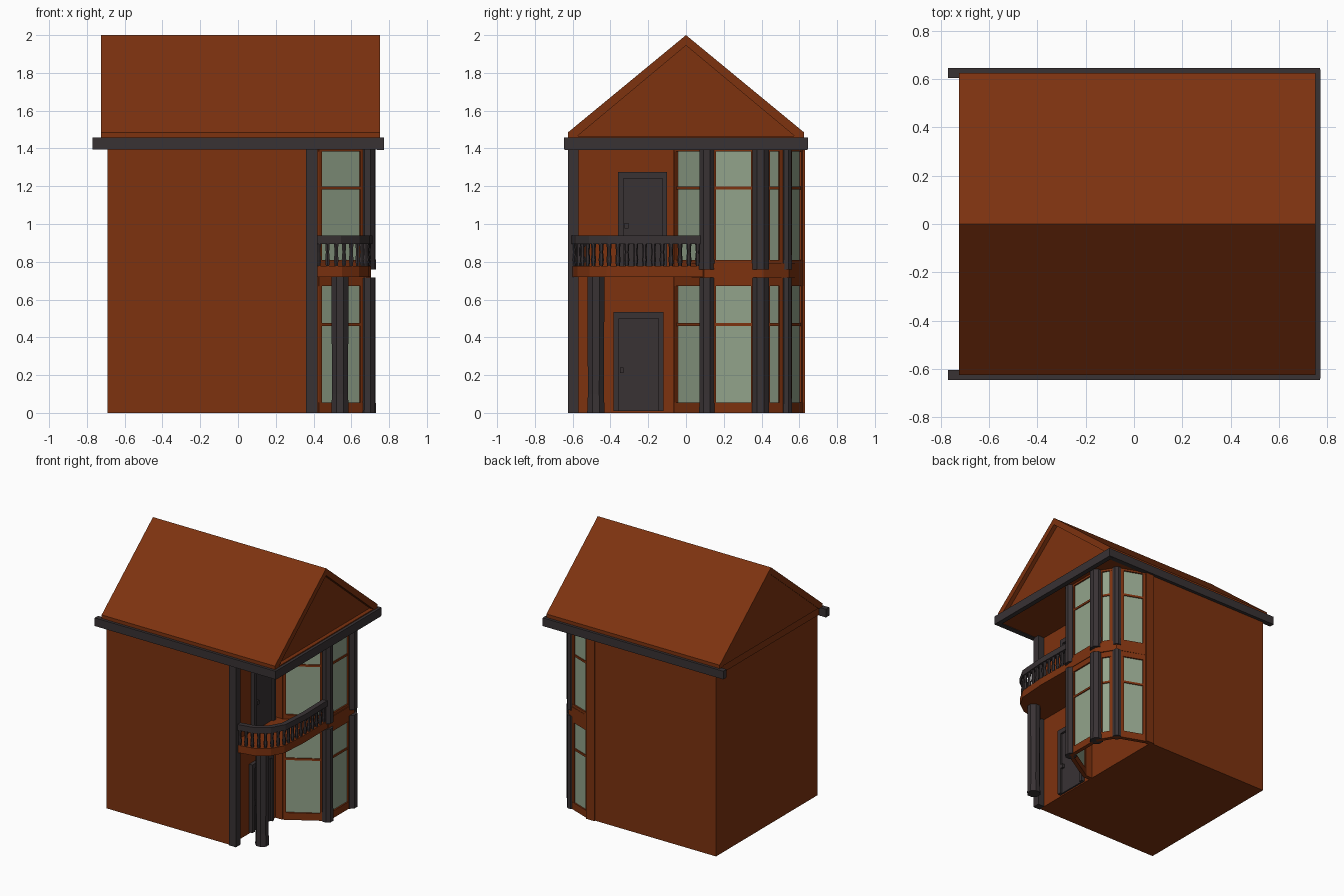
import bpy, bmesh, math
from mathutils import Vector

if "Cube" in bpy.data.objects:
    bpy.data.objects.remove(bpy.data.objects["Cube"])


def material(name, rgb):
    m = bpy.data.materials.new(name)
    m.diffuse_color = (*rgb, 1)
    m.use_nodes = True
    m.node_tree.nodes["Principled BSDF"].inputs["Base Color"].default_value = m.diffuse_color
    return m


RUST = material("rust_brick", (0.205, 0.032, 0.0048))
DARK = material("dark_timber", (0.040, 0.032, 0.034))
GLASS = material("pale_green_glass", (0.29, 0.37, 0.26))


def finish(name, bm, mat):
    bmesh.ops.recalc_face_normals(bm, faces=bm.faces[:])
    me = bpy.data.meshes.new(name)
    bm.to_mesh(me)
    bm.free()
    me.materials.append(mat)
    ob = bpy.data.objects.new(name, me)
    bpy.context.collection.objects.link(ob)
    return ob


def extrude(name, points, offset, mat):
    """Closed polygon of 3D points swept along an offset."""
    bm = bmesh.new()
    face = bm.faces.new([bm.verts.new(p) for p in points])
    new = bmesh.ops.extrude_face_region(bm, geom=[face], use_keep_orig=True)["geom"]
    bmesh.ops.translate(bm, vec=offset, verts=[g for g in new if isinstance(g, bmesh.types.BMVert)])
    return finish(name, bm, mat)


def box(name, x, y, z, mat):
    pts = [(x[0], y[0], z[0]), (x[1], y[0], z[0]), (x[1], y[1], z[0]), (x[0], y[1], z[0])]
    return extrude(name, pts, (0, 0, z[1] - z[0]), mat)


def slab(name, outline, z0, z1, mat):
    return extrude(name, [(x, y, z0) for x, y in outline], (0, 0, z1 - z0), mat)


def plank(name, p, q, z0, z1, thick, mat):
    """Upright board centred on the line from p to q."""
    p, q = Vector(p), Vector(q)
    d = (q - p).normalized()
    n = Vector((d.y, -d.x)) * thick / 2
    return slab(name, [p - n, q - n, q + n, p + n], z0, z1, mat)


def turned(name, x, y, profile, sides, mat):
    """Turned post from (radius, z) pairs."""
    bm = bmesh.new()
    rings = [[bm.verts.new((x + r * math.cos(2 * math.pi * (i + .5) / sides),
                            y + r * math.sin(2 * math.pi * (i + .5) / sides), z))
              for i in range(sides)] for r, z in profile]
    for a, b in zip(rings, rings[1:]):
        for i in range(sides):
            j = (i + 1) % sides
            bm.faces.new((a[i], a[j], b[j], b[i]))
    bm.faces.new(rings[0])
    bm.faces.new(rings[-1])
    return finish(name, bm, mat)


# main body and corner strips
FX = 0.365
box("house_body", (-0.69, FX), (-0.615, 0.62), (0, 1.41), RUST)
box("front_corner_post", (0.36, 0.42), (-0.625, -0.57), (0, 1.4), DARK)
box("back_corner_strip", (0.34, 0.41), (0.595, 0.63), (0, 1.4), RUST)
box("bay_side_strip", (FX - 0.01, 0.425), (-0.065, -0.035), (0, 1.4), RUST)

# eaves board and gutters on three sides
box("ceiling_slab", (-0.71, 0.75), (-0.615, 0.615), (1.4, 1.465), RUST)
for side, s in (("front", -1), ("back", 1)):
    box(side + "_gutter", (-0.77, 0.77), sorted((s * 0.605, s * 0.645)), (1.395, 1.458), DARK)
box("right_gutter", (0.735, 0.772), (-0.64, 0.64), (1.392, 1.458), DARK)

# gable roof with a recessed right gable
extrude("roof_gable", [(-0.72, -0.60, 1.46), (-0.72, 0.60, 1.46), (-0.72, 0, 1.97)],
        (1.44, 0, 0), RUST)
for side, s in (("front", -1), ("back", 1)):
    extrude(side + "_roof_slope",
            [(-0.725, 0, 2.0), (-0.725, s * 0.625, 1.485), (-0.725, s * 0.625, 1.457),
             (-0.725, s * 0.585, 1.457), (-0.725, 0, 1.945)], (1.477, 0, 0), RUST)

# bay window: outline points, belt, panels and posts on two storeys
BAY = [(0.42, -0.05), (0.685, 0.11), (0.685, 0.395), (0.605, 0.53), (0.405, 0.605)]
BELT = [(FX, -0.06), (0.43, -0.06), (0.705, 0.095), (0.705, 0.41), (0.62, 0.545),
        (0.41, 0.62), (FX, 0.62)]
slab("bay_belt", BELT, 0.715, 0.79, RUST)
for storey, z0, z1, zb, zt, zm in (("lower", 0, 0.72, 0.055, 0.672, 0.467),
                                   ("upper", 0.78, 1.4, 0.81, 1.385, 1.19)):
    for i, (p, q) in enumerate(zip(BAY, BAY[1:])):
        tag = f"{storey}_bay_{i + 1}_"
        p, q = Vector(p), Vector(q)
        d = (q - p).normalized()
        plank(tag + "glass", p, q, zb, zt, 0.008, GLASS)
        plank(tag + "sill", p, q, z0, zb, 0.03, RUST)
        plank(tag + "head", p, q, zt, z1, 0.03, RUST)
        plank(tag + "transom", p, q, zm - 0.008, zm + 0.008, 0.022, RUST)
        near = 0.02 if i == 0 else 0.05
        far = 0.02 if i == 3 else 0.05
        plank(tag + "near_stile", p, p + d * near, z0, z1, 0.028, RUST)
        plank(tag + "far_stile", q - d * far, q, z0, z1, 0.028, RUST)
    for i, r in ((1, 0.042), (2, 0.047), (3, 0.032)):
        x, y = BAY[i]
        bot = 0 if storey == "lower" else 0.76
        top = 0.718 if storey == "lower" else 1.4
        turned(f"{storey}_bay_post_{i}", x, y, [(r * 1.04, bot), (r, bot + 0.1), (r, top)], 8, DARK)

# balcony floor and its round column
EDGE = [(0.42, -0.60), (0.55, -0.575), (0.64, -0.51), (0.69, -0.42), (0.705, -0.2), (0.70, 0.09)]
slab("balcony_floor", [(FX, -0.60)] + EDGE + [(FX, 0.0)], 0.72, 0.777, RUST)
turned("balcony_column", 0.54, -0.477, [(0.05, 0), (0.046, 0.1), (0.049, 0.72)], 8, DARK)

# balcony handrail following the floor edge
line = [Vector((x - 0.012, y + 0.01)) for x, y in EDGE]
norms = []
for i in range(len(line)):
    t = (line[min(i + 1, len(line) - 1)] - line[max(i - 1, 0)]).normalized()
    norms.append(Vector((t.y, -t.x)) * 0.019)
rail = [p + n for p, n in zip(line, norms)] + [p - n for p, n in zip(line, norms)][::-1]
slab("balcony_handrail", rail, 0.895, 0.94, DARK)

# turned balusters evenly spaced along the edge
step, carry, k = 0.047, 0.02, 0
for a, b in zip(line, line[1:]):
    length = (b - a).length
    while carry < length:
        c = a.lerp(b, carry / length)
        k += 1
        turned(f"baluster_{k}", c.x, c.y, [(0.009, 0.77), (0.014, 0.81), (0.010, 0.85), (0.014, 0.90)], 6, DARK)
        carry += step
    carry -= length

# doors: leaf with a raised frame and handle
for name, y0, y1, z0, z1 in (("lower_door", -0.385, -0.12, 0.01, 0.535),
                             ("upper_door", -0.36, -0.10, 0.775, 1.275)):
    box(name, (FX - 0.01, FX + 0.012), (y0 + 0.01, y1 - 0.01), (z0, z1 - 0.01), DARK)
    box(name + "_left_jamb", (FX - 0.01, FX + 0.028), (y0, y0 + 0.03), (z0, z1), DARK)
    box(name + "_right_jamb", (FX - 0.01, FX + 0.028), (y1 - 0.025, y1), (z0, z1), DARK)
    box(name + "_lintel", (FX - 0.01, FX + 0.028), (y0, y1), (z1 - 0.035, z1), DARK)
    box(name + "_handle", (FX, FX + 0.03), (y0 + 0.035, y0 + 0.055), (z0 + 0.2, z0 + 0.23), DARK)
